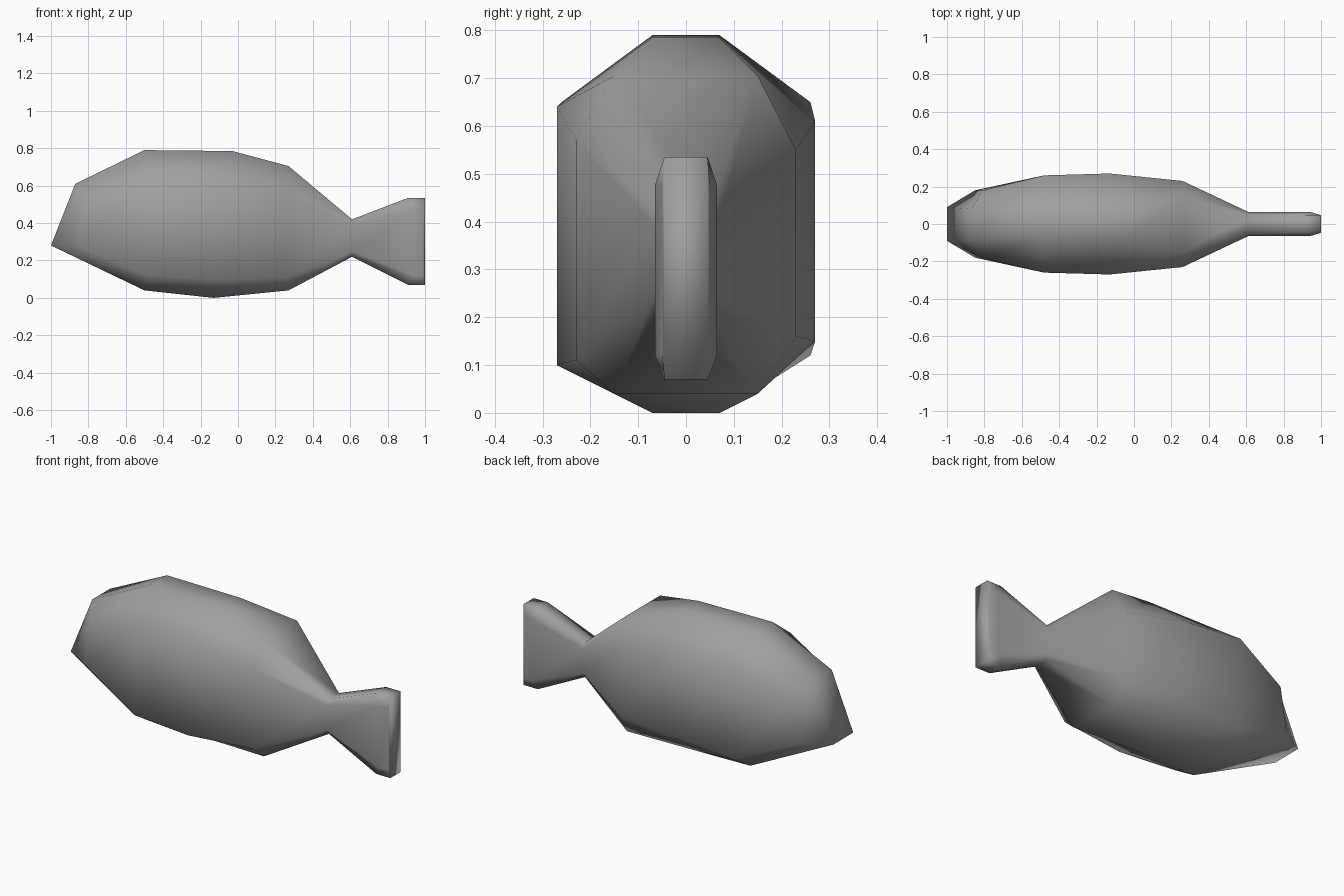
import bpy
import bmesh

# Remove only the default cube
default_cube = bpy.data.objects.get("Cube")
if default_cube:
    bpy.data.objects.remove(default_cube, do_unlink=True)


def make_material(name, colour):
    material = bpy.data.materials.new(name)
    material.use_nodes = True
    material.diffuse_color = colour
    shader = material.node_tree.nodes["Principled BSDF"]
    shader.inputs["Base Color"].default_value = colour
    shader.inputs["Roughness"].default_value = 0.6
    return material


# Half-sections from snout to tail: belly, lower flank, upper flank, back
# Each corner is (x, half width, z)
half_sections = [
    [(-1, .09, .28), (-.85, .18, .28), (-.81, .18, .53), (-.87, .08, .61)],
    [(-.5, .13, .04), (-.48, .26, .12), (-.48, .26, .65), (-.5, .07, .79)],
    [(-.13, .07, 0), (-.13, .27, .1), (-.13, .27, .64), (-.03, .07, .785)],
    [(.27, .15, .04), (.26, .23, .11), (.26, .23, .57), (.27, .15, .705)],
    [(.61, .045, .22), (.61, .065, .25), (.61, .065, .39), (.61, .045, .42)],
    [(.91, .045, .07), (.94, .065, .12), (.94, .065, .475), (.91, .045, .535)],
    [(1, .045, .07), (.99, .05, .12), (.99, .05, .475), (1, .045, .535)],
]

# The far flank is slightly narrower in height on the two widest sections
flank_shift = {2: (0, .05, -.03, 0), 3: (0, .05, -.02, 0)}


def add_ring(bm, index, section):
    """Mirror a half-section into a closed eight-sided ring."""
    shifts = flank_shift.get(index, (0, 0, 0, 0))
    near = [bm.verts.new((x, -width, z)) for x, width, z in section]
    far = [bm.verts.new((x, width, z + shift))
           for (x, width, z), shift in zip(section, shifts)]
    return near + far[::-1]


def add_cap(bm, ring):
    """Close a ring with a middle panel and two side panels."""
    bm.faces.new((ring[0], ring[3], ring[4], ring[-1]))
    bm.faces.new(ring[:4])
    bm.faces.new(ring[4:])


# Loft the body and tail through the rings
bm = bmesh.new()
rings = [add_ring(bm, i, section) for i, section in enumerate(half_sections)]
for ring, following in zip(rings, rings[1:]):
    for i in range(len(ring)):
        bm.faces.new((ring[i - 1], ring[i], following[i], following[i - 1]))
add_cap(bm, rings[0])
add_cap(bm, rings[-1])
bmesh.ops.recalc_face_normals(bm, faces=bm.faces[:])
for face in bm.faces:
    face.smooth = True

mesh = bpy.data.meshes.new("fish_body")
bm.to_mesh(mesh)
bm.free()
mesh.materials.append(make_material("plain_grey", (.35, .35, .35, 1)))
fish = bpy.data.objects.new("fish_body", mesh)
bpy.context.collection.objects.link(fish)
